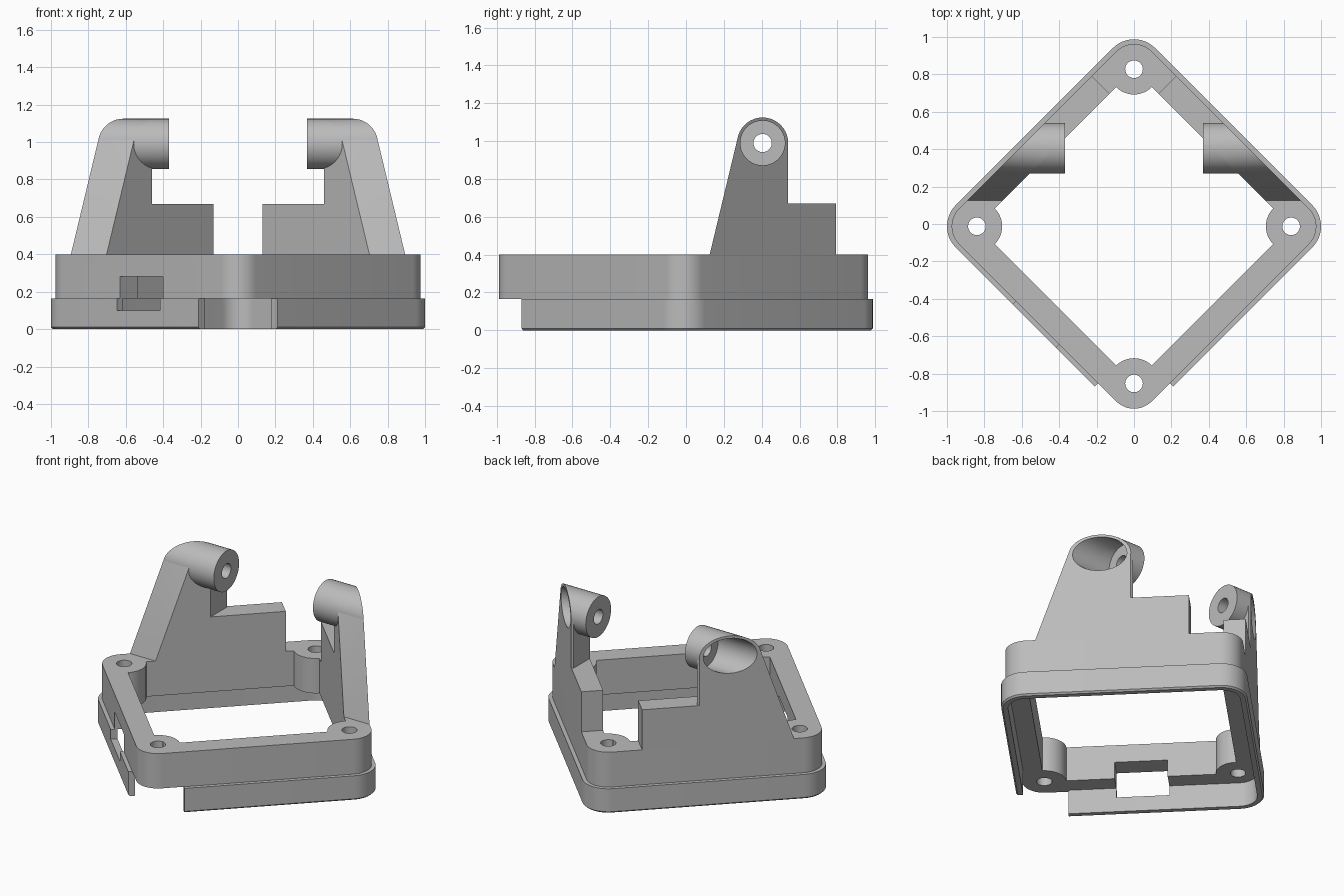
import bpy, bmesh
from math import sin, cos, radians, pi, sqrt

old = bpy.data.objects.get("Cube")
if old:
    bpy.data.objects.remove(old)

grey = bpy.data.materials.new("plain grey")
grey.use_nodes = True
grey.diffuse_color = (0.5, 0.5, 0.5, 1)
grey.node_tree.nodes["Principled BSDF"].inputs["Base Color"].default_value = (0.5, 0.5, 0.5, 1)

CY = -0.0125               # centre of the diamond frame in y
HOLE = 0.84                # screw hole distance from the centre
BOSS = 0.135               # screw boss and corner radius
Z_SKIRT, Z_TOP, Z_STEP = 0.165, 0.4, 0.67
OUTER = HOLE + BOSS * sqrt(2) + CY   # x + y on the outer wall plane
INNER = HOLE + CY                    # x + y on the inner wall plane
PIN_Y, PIN_Z = 0.405, 0.99           # hinge axis


def loft(name, loops, ring=False):
    """Skin equal-length loops; cap the ends, or join last to first as a ring."""
    bm = bmesh.new()
    rows = [[bm.verts.new(p) for p in loop] for loop in loops]
    n = len(rows[0])
    pairs = list(zip(rows, rows[1:]))
    if ring:
        pairs.append((rows[-1], rows[0]))
    else:
        bm.faces.new(rows[0])
        bm.faces.new(rows[-1])
    for a, b in pairs:
        for i in range(n):
            j = (i + 1) % n
            bm.faces.new((a[i], a[j], b[j], b[i]))
    bmesh.ops.recalc_face_normals(bm, faces=bm.faces)
    mesh = bpy.data.meshes.new(name)
    bm.to_mesh(mesh)
    bm.free()
    mesh.materials.append(grey)
    obj = bpy.data.objects.new(name, mesh)
    bpy.context.collection.objects.link(obj)
    return obj


def at_z(points, z):
    return [(x, y, z) for x, y in points]


def prism(name, plan, z0, z1):
    return loft(name, [at_z(plan, z0), at_z(plan, z1)])


def circle(u, v, r, n=40):
    return [(u + r * cos(2 * pi * i / n), v + r * sin(2 * pi * i / n)) for i in range(n)]


def diamond(r, z, concave=False, n=12):
    """Diamond with arcs about the screw holes: rounded corners or boss cut-ins."""
    pts = []
    for k in range(4):
        a = radians(90 * k)
        for i in range(n + 1):
            s = radians(-45 + 90 * i / n)
            t = a + pi - s if concave else a + s
            pts.append((HOLE * cos(a) + r * cos(t), CY + HOLE * sin(a) + r * sin(t), z))
    return pts


def turned_box(name, cx, cy, length, depth, z0, z1):
    """Box whose length runs along the (1, -1) direction."""
    plan = []
    for a, b in ((-1, -1), (1, -1), (1, 1), (-1, 1)):
        u, v = a * length / 2, b * depth / 2
        plan.append((cx + (u + v) / sqrt(2), cy + (v - u) / sqrt(2)))
    return prism(name, plan, z0, z1)


def cut(obj, *cutters):
    bpy.context.view_layer.objects.active = obj
    for c in cutters:
        mod = obj.modifiers.new("cut", "BOOLEAN")
        mod.operation, mod.solver, mod.object = "DIFFERENCE", "EXACT", c
        bpy.ops.object.modifier_apply(modifier=mod.name)


def discard(*objs):
    for o in objs:
        bpy.data.objects.remove(o)


# Upper frame with corner bosses, and the wider skirt below it
frame = loft("upper_frame", [diamond(BOSS, Z_SKIRT), diamond(BOSS, Z_TOP),
                             diamond(BOSS, Z_TOP, True), diamond(BOSS, Z_SKIRT, True)], ring=True)
skirt = loft("lower_skirt", [diamond(0.15, 0), diamond(0.16, 0.01), diamond(0.16, Z_SKIRT),
                             diamond(0.118, Z_SKIRT), diamond(0.118, 0)], ring=True)

# Screw holes
for k in range(4):
    a = radians(90 * k)
    hole = prism("hole_cutter", circle(HOLE * cos(a), CY + HOLE * sin(a), 0.047), 0, 1)
    cut(frame, hole)
    discard(hole)

# Socket opening through the front right wall
socket = turned_box("socket_cutter", -0.51, -0.51 + CY, 0.325, 0.5, 0.1, 0.28)
cut(frame, socket)
cut(skirt, socket)

# Open front corner of the skirt
gap = 0.6
corner = turned_box("corner_cutter", 0, -0.6585 - gap / sqrt(2), gap, gap, -0.1, 0.3)
cut(skirt, corner)
discard(socket, corner)
parts = [frame, skirt]

# Hinge towers with hollow pivot barrels, one per rear wall
for side, word in ((1, "left"), (-1, "right")):
    def slanted(yz, total):
        return [(side * (total - y), y, z) for y, z in yz]

    def straight(yz, x):
        return [(side * x, y, z) for y, z in yz]

    # side profile: sloping front, round top, low step behind
    arc = [(PIN_Y + BOSS * cos(radians(t)), PIN_Z + BOSS * sin(radians(t)))
           for t in range(162, -1, -9)]
    profile = [(0.125, Z_TOP)] + arc + [(0.54, 0.7), (0.9, 0.7), (0.9, Z_TOP)]
    tower = loft(word + "_hinge_tower", [slanted(profile, INNER), slanted(profile, OUTER)])
    step_plan = [(0, 0.2), (0.461, 0.2), (0.461, 0.539), (0.7, 0.539), (0.7, 1.2), (0, 1.2)]
    step = prism("step_cutter", [(side * x, y) for x, y in step_plan], Z_STEP, 1.4)
    end_plan = [(-0.2, 0.365), (0.5, 1.065), (0.5, 1.5), (-0.2, 1.5)]
    end = prism("end_cutter", [(side * x, y) for x, y in end_plan], 0.2, 1.4)

    rim = circle(PIN_Y, PIN_Z, BOSS)
    barrel = loft(word + "_pivot_barrel", [straight(rim, 0.37), slanted(rim, OUTER)])
    wide = circle(PIN_Y, PIN_Z, 0.118)
    bore = loft("bore_cutter", [straight(wide, 0.44), straight(wide, 1.2)])
    narrow = circle(PIN_Y, PIN_Z, 0.048)
    pin = loft("pin_cutter", [straight(narrow, 0.2), straight(narrow, 0.6)])

    cut(tower, step, end, bore, pin)
    cut(barrel, bore, pin)
    discard(step, end, bore, pin)
    parts += [tower, barrel]

# Smooth the round surfaces, keep hard edges
bpy.ops.object.select_all(action="DESELECT")
for p in parts:
    p.select_set(True)
bpy.context.view_layer.objects.active = frame
bpy.ops.object.shade_smooth_by_angle(angle=radians(30))
